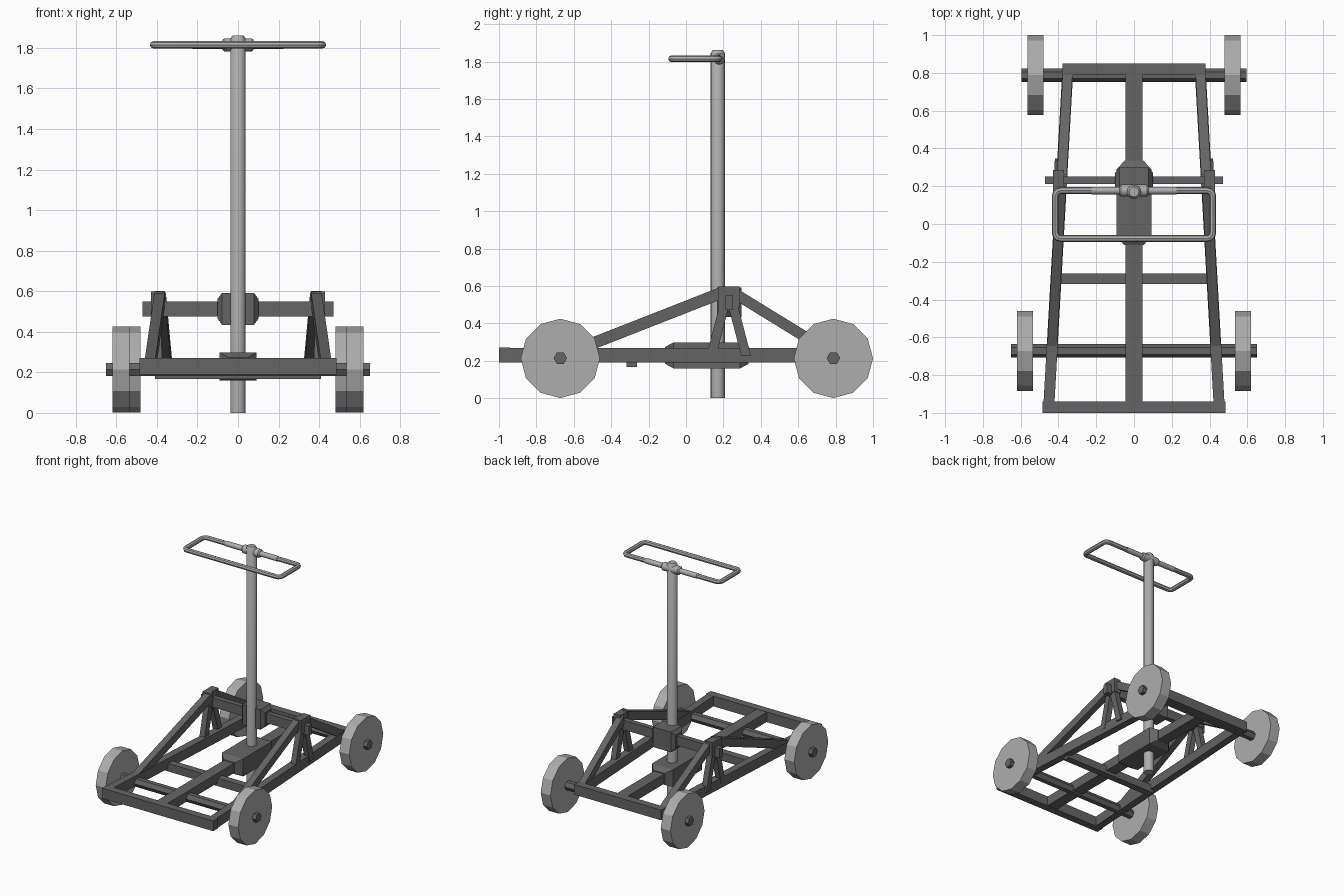
import bpy, bmesh
from math import cos, sin, pi
from mathutils import Vector

if "Cube" in bpy.data.objects:
    bpy.data.objects.remove(bpy.data.objects["Cube"])


def material(name, g):
    m = bpy.data.materials.new(name)
    m.diffuse_color = (g, g, g, 1)
    m.use_nodes = True
    m.node_tree.nodes["Principled BSDF"].inputs["Base Color"].default_value = m.diffuse_color
    return m


DARK = material("dark_steel", 0.13)
LIGHT = material("light_grey", 0.42)


def loft(name, rings, mat=DARK, smooth=False):
    """Skin a list of equal-length point rings and cap both ends."""
    bm = bmesh.new()
    vs = [[bm.verts.new(p) for p in r] for r in rings]
    n = len(vs[0])
    for a, b in zip(vs, vs[1:]):
        for i in range(n):
            j = (i + 1) % n
            bm.faces.new((a[i], a[j], b[j], b[i]))
    bm.faces.new(vs[0])
    bm.faces.new(vs[-1])
    bmesh.ops.recalc_face_normals(bm, faces=bm.faces[:])
    me = bpy.data.meshes.new(name)
    bm.to_mesh(me)
    bm.free()
    me.materials.append(mat)
    ob = bpy.data.objects.new(name, me)
    bpy.context.collection.objects.link(ob)
    if smooth:
        shade(ob)
    return ob


def shade(ob):
    bpy.ops.object.select_all(action='DESELECT')
    ob.select_set(True)
    bpy.context.view_layer.objects.active = ob
    bpy.ops.object.shade_smooth_by_angle(angle=0.61)


def rect(c, u, v):
    c, u, v = Vector(c), Vector(u), Vector(v)
    return [c - u - v, c + u - v, c + u + v, c - u + v]


def beam(name, a, b, u, v):
    """Straight bar whose end sections are spanned by half-vectors u, v."""
    return loft(name, [rect(a, u, v), rect(b, u, v)])


def box(name, lo, hi):
    c = [(l + h) / 2 for l, h in zip(lo, hi)]
    hx, hy, hz = [(h - l) / 2 for l, h in zip(lo, hi)]
    return beam(name, (c[0], lo[1], c[2]), (c[0], hi[1], c[2]), (hx, 0, 0), (0, 0, hz))


def turned_x(name, y, z, profile, n, mat=DARK, smooth=False):
    """Turned part along x from (x, radius) pairs."""
    return loft(name, [[(x, y + r * cos(2 * pi * i / n), z + r * sin(2 * pi * i / n))
                        for i in range(n)] for x, r in profile], mat, smooth)


def rail_x(y):
    return 0.453 - (y + 1) * 0.0565


# Flat chassis frame
ZF, HF = 0.23, 0.04
box("front_bar", (-0.485, -1.0, 0.19), (0.485, -0.94, 0.27))
box("rear_bar", (-0.378, 0.79, 0.19), (0.378, 0.85, 0.27))
box("centre_beam", (-0.045, -0.95, 0.192), (0.045, 0.80, 0.268))
box("lower_cross_bar", (-0.41, -0.318, 0.167), (0.41, -0.262, 0.23))

# Side rails and trusses
for s, side in ((-1, "left"), (1, "right")):
    def on(y, z):
        return (s * rail_x(y), y, z)
    beam(side + "_rail", on(-0.995, ZF), on(0.845, ZF), (0.029, 0, 0), (0, 0, 0.0395))
    beam(side + "_front_strut", on(0.20, 0.567), on(-0.67, 0.226), (0.026, 0, 0), (0, 0, 0.034))
    beam(side + "_rear_strut", on(0.26, 0.560), on(0.80, 0.228), (0.026, 0, 0), (0, 0, 0.034))
    x = s * 0.40
    box(side + "_truss_cap", (x - 0.029, 0.17, 0.485), (x + 0.029, 0.287, 0.598))
    for y0, y1, tag in ((0.205, 0.135, "front"), (0.25, 0.322, "rear")):
        beam(f"{side}_{tag}_leg", (x, y0, 0.50), (x - s * 0.003, y1, 0.225),
             (0.022, 0, 0), (0, 0.026, 0))

# Upper cross bar and tapered bearing block
box("upper_cross_bar", (-0.47, 0.212, 0.475), (0.47, 0.252, 0.55))
loft("upper_block", [rect((x, 0.232, 0.513), (0, hy, 0), (0, 0, hz))
                     for x, hy, hz in ((-0.1, 0.04, 0.05), (-0.078, 0.066, 0.079),
                                       (0.078, 0.066, 0.079), (0.1, 0.04, 0.05))])

# Lower gear block tapering into the centre beam
loft("lower_block", [rect((0, y, 0.229), (hx, 0, 0), (0, 0, hz))
                     for y, hx, hz in ((-0.112, 0.05, 0.045), (-0.068, 0.092, 0.069),
                                       (0.29, 0.092, 0.069), (0.335, 0.05, 0.045))])

# Axles and twelve-sided wheels
for tag, y, ax, w0, w1 in (("front", -0.672, 0.65, 0.535, 0.62),
                           ("rear", 0.788, 0.595, 0.48, 0.565)):
    turned_x(tag + "_axle", y, 0.214, [(-ax, 0.036), (ax, 0.036)], 6)
    for s, side in ((-1, "left"), (1, "right")):
        turned_x(f"{tag}_{side}_wheel", y, 0.213, [(s * w0, 0.212), (s * w1, 0.212)], 12, LIGHT)

# Steering column with chamfered top
CY = 0.17
loft("steering_column", [[(r * cos(2 * pi * i / 16), CY + r * sin(2 * pi * i / 16), z)
                          for i in range(16)]
                         for z, r in ((0, 0.038), (1.845, 0.038), (1.862, 0.026))],
     LIGHT, True)

# Handlebar clamp and sleeve
HY, HZ = 0.177, 1.815
turned_x("handle_clamp", HY, HZ, [(-0.077, 0.024), (-0.068, 0.032), (0.068, 0.032), (0.077, 0.024)],
         12, LIGHT, True)
turned_x("handle_sleeve", HY, HZ, [(-0.225, 0.02), (0.225, 0.02)], 12, LIGHT, True)

# Handlebar: closed rounded rectangle tube
cr = 0.03
pts = []
for k, (cx, cy) in enumerate(((0.417, HY), (-0.417, HY), (-0.417, -0.077), (0.417, -0.077))):
    ox = cx - cr if cx > 0 else cx + cr
    oy = cy - cr if cy > 0 else cy + cr
    for i in range(4):
        t = (k + i / 3) * pi / 2
        pts.append((ox + cr * cos(t), oy + cr * sin(t), HZ))
cu = bpy.data.curves.new("handlebar", 'CURVE')
cu.dimensions = '3D'
cu.bevel_depth = 0.018
cu.bevel_resolution = 2
sp = cu.splines.new('POLY')
sp.points.add(len(pts) - 1)
for p, co in zip(sp.points, pts):
    p.co = (*co, 1)
sp.use_cyclic_u = True
cu.materials.append(LIGHT)
bar = bpy.data.objects.new("handlebar", cu)
bpy.context.collection.objects.link(bar)
bpy.ops.object.select_all(action='DESELECT')
bar.select_set(True)
bpy.context.view_layer.objects.active = bar
bpy.ops.object.convert(target='MESH')
shade(bpy.context.view_layer.objects.active)
